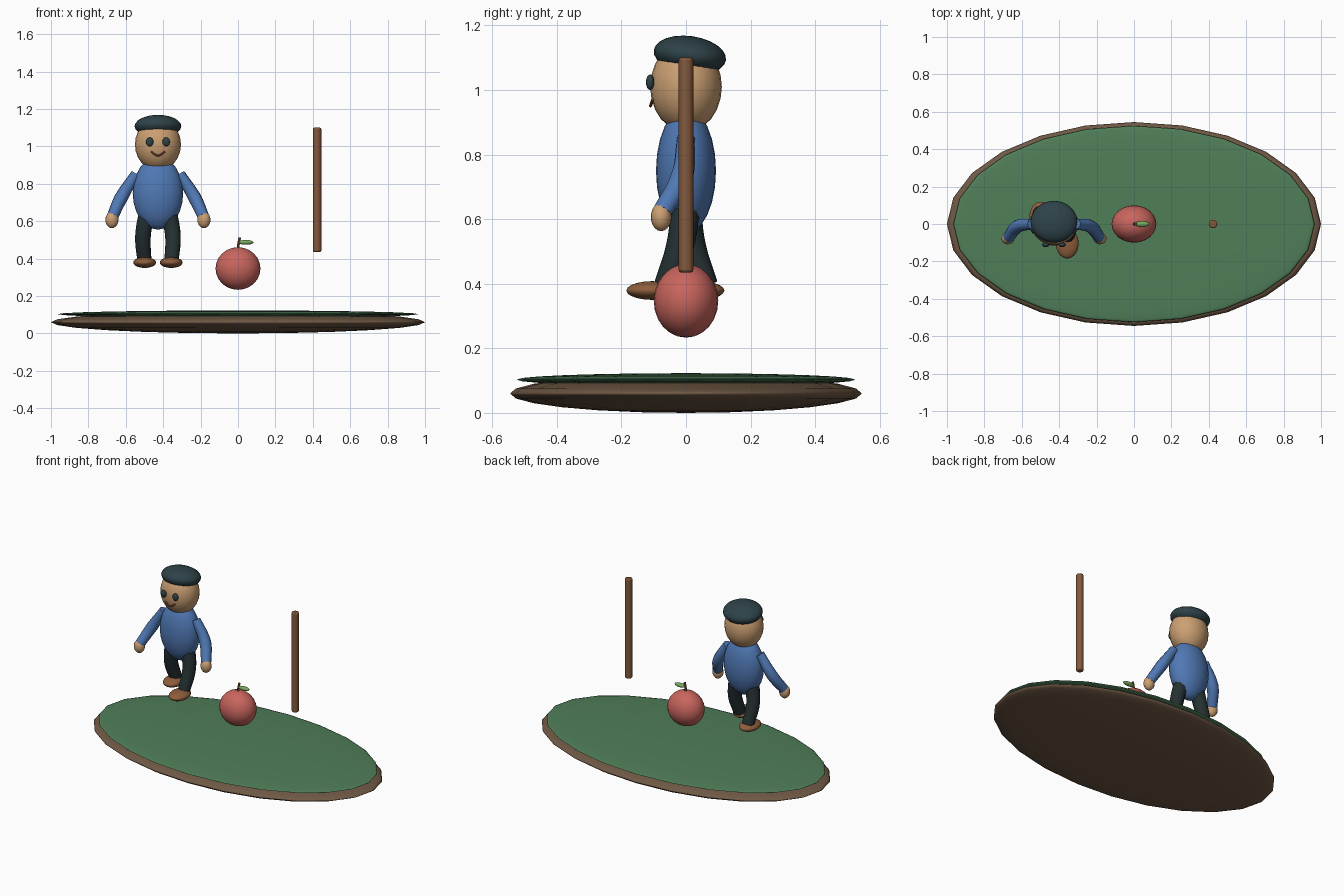
import bpy
from math import radians

if "Cube" in bpy.data.objects:
    bpy.data.objects.remove(bpy.data.objects["Cube"])


def material(name, r, g, b):
    m = bpy.data.materials.new(name)
    m.diffuse_color = (r, g, b, 1)
    m.use_nodes = True
    m.node_tree.nodes["Principled BSDF"].inputs["Base Color"].default_value = m.diffuse_color
    return m


SOIL = material("soil", .16, .10, .06)
GRASS = material("grass", .08, .21, .10)
RED = material("red", .58, .13, .11)
WOOD = material("wood", .23, .10, .045)
LEAF = material("leaf_green", .18, .40, .11)
SKIN = material("skin", .60, .35, .17)
DARK = material("dark", .027, .055, .065)
BLUE = material("blue", .08, .19, .46)
CLOTH = material("cloth", .018, .03, .032)
SHOE = material("shoe_brown", .27, .11, .045)


def ball(name, loc, half, mat, rot=(0, 0, 0), seg=24, rings=12):
    bpy.ops.mesh.primitive_uv_sphere_add(segments=seg, ring_count=rings, radius=1,
                                         location=loc, rotation=rot)
    o = bpy.context.object
    o.name = name
    o.scale = half
    o.data.materials.append(mat)
    bpy.ops.object.shade_smooth()
    return o


def tube(name, points, radii, mat, res=3):
    c = bpy.data.curves.new(name, 'CURVE')
    c.dimensions = '3D'
    c.bevel_depth = 1
    c.bevel_resolution = res
    c.resolution_u = 6
    c.use_fill_caps = True
    s = c.splines.new('BEZIER')
    s.bezier_points.add(len(points) - 1)
    for bp, p, r in zip(s.bezier_points, points, radii):
        bp.co = p
        bp.radius = r
        bp.handle_left_type = bp.handle_right_type = 'AUTO'
    o = bpy.data.objects.new(name, c)
    bpy.context.collection.objects.link(o)
    bpy.ops.object.select_all(action='DESELECT')
    bpy.context.view_layer.objects.active = o
    o.select_set(True)
    bpy.ops.object.convert(target='MESH')
    o = bpy.context.object
    o.name = name
    o.data.materials.clear()
    o.data.materials.append(mat)
    bpy.ops.object.shade_smooth_by_angle(angle=radians(40))
    return o


# Island: soil lens with a thin grass lens on top
ball("soil_base", (0, 0, .06), (1, .545, .06), SOIL)
ball("grass_top", (0, 0, .103), (.965, .525, .02), GRASS)

# Fruit with stem and leaf
ball("fruit", (0, 0, .347), (.12, .1, .114), RED)
tube("fruit_stem", [(0, 0, .45), (.003, 0, .48), (.01, 0, .513)], [.007] * 3, SHOE, 2)
ball("fruit_leaf", (.043, 0, .487), (.04, .016, .013), LEAF, seg=16, rings=8)

# Stick
bpy.ops.mesh.primitive_cylinder_add(vertices=12, radius=.0225, depth=.665,
                                    location=(.423, 0, .7675))
stick = bpy.context.object
stick.name = "stick"
stick.data.materials.append(WOOD)
bev = stick.modifiers.new("rounded_ends", 'BEVEL')
bev.width = .007
bev.segments = 2
bpy.ops.object.shade_smooth_by_angle(angle=radians(40))

# Figure: torso, head and hair
CX = -.428
ball("torso", (CX, 0, .75), (.135, .093, .195), BLUE)
ball("head", (CX, 0, 1.01), (.123, .111, .14), SKIN)
ball("hair", (CX, .012, 1.108), (.125, .113, .059), DARK, (radians(-8), 0, 0))

# Smile
tube("mouth", [(CX - .037, -.103, .972), (CX, -.110, .951), (CX + .037, -.103, .972)],
     [.005] * 3, SHOE, 2)

# Paired parts: the +x leg steps forward, the other backward
for side, s in (("left", -1), ("right", 1)):
    ball(side + "_eye", (CX + s * .044, -.111, 1.024), (.02, .013, .024), DARK,
         seg=16, rings=8)
    tube(side + "_arm", [(CX + s * .118, 0, .852), (CX + s * .197, -.015, .725),
                         (CX + s * .243, -.072, .625)], [.028, .036, .031], BLUE)
    ball(side + "_hand", (CX + s * .246, -.077, .607), (.035, .032, .044), SKIN,
         seg=16, rings=10)
    y = -s * .06
    tube(side + "_leg", [(CX + s * .058, 0, .65), (CX + s * .08, y * .3, .52),
                         (CX + s * .073, y, .395)], [.046, .043, .039], CLOTH)
    ball(side + "_shoe", (CX + s * .071, -.033 - s * .071, .379), (.061, .081, .029),
         SHOE, seg=20, rings=10)
